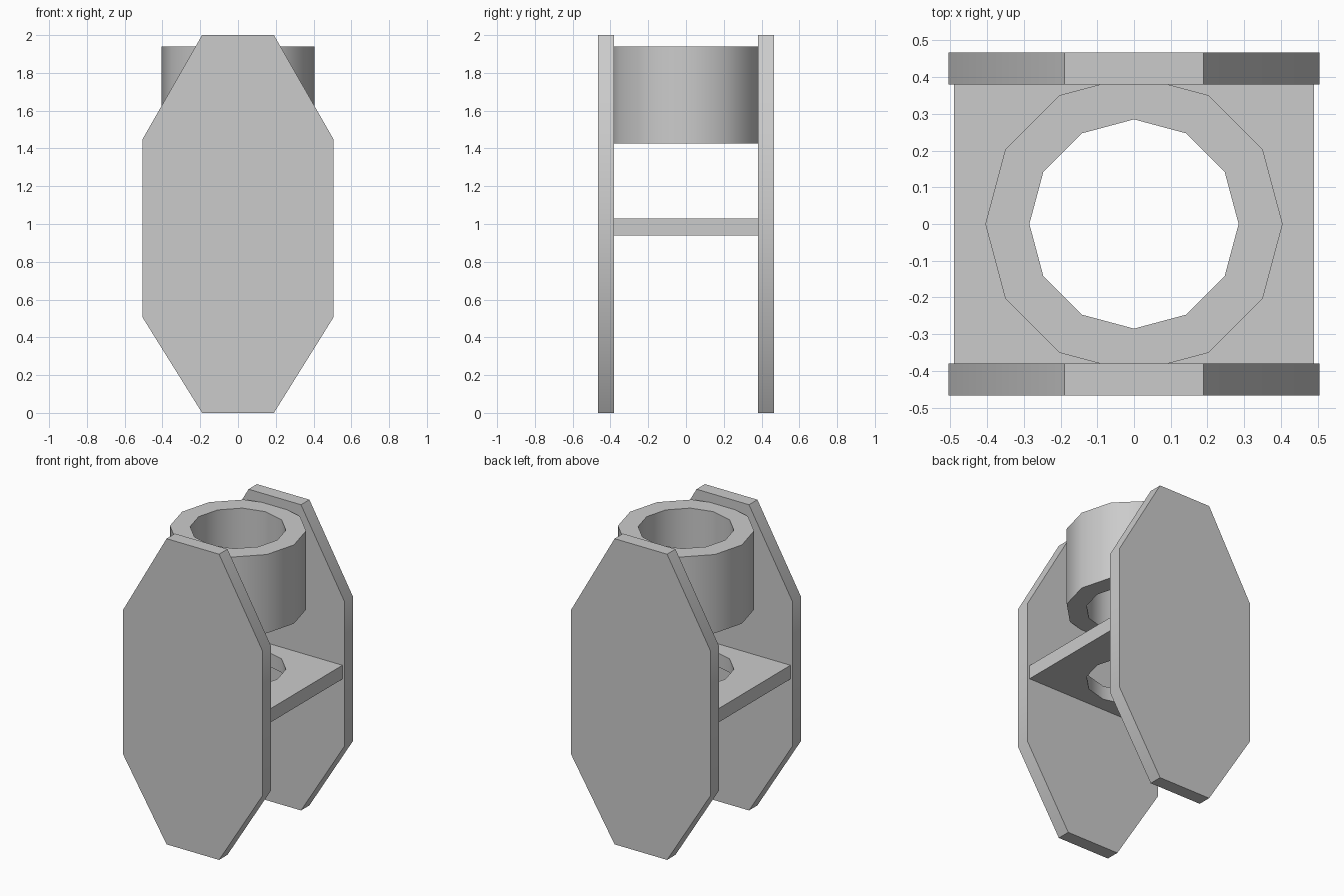
import bpy, bmesh
from math import cos, sin, pi, radians
from mathutils import Matrix

if "Cube" in bpy.data.objects:
    bpy.data.objects.remove(bpy.data.objects["Cube"])


def ngon(radius, sides=12):
    return [(radius * cos(2 * pi * i / sides), radius * sin(2 * pi * i / sides)) for i in range(sides)]


def prism(name, loops, low, high, matrix=Matrix()):
    """Fill an outline (with optional hole loops) and extrude it from low to high."""
    bm = bmesh.new()
    edges = []
    for loop in loops:
        vs = [bm.verts.new((x, y, low)) for x, y in loop]
        edges += [bm.edges.new((a, b)) for a, b in zip(vs, vs[1:] + vs[:1])]
    if len(loops) == 1:
        bm.faces.new(vs)
    else:
        bmesh.ops.triangle_fill(bm, edges=edges, use_beauty=True)
    ext = bmesh.ops.extrude_face_region(bm, geom=bm.faces[:], use_keep_orig=True)
    top = [g for g in ext["geom"] if isinstance(g, bmesh.types.BMVert)]
    bmesh.ops.translate(bm, verts=top, vec=(0, 0, high - low))
    bmesh.ops.join_triangles(bm, faces=[f for f in bm.faces if len(f.verts) == 3],
                             angle_face_threshold=0.1, angle_shape_threshold=pi)
    bmesh.ops.transform(bm, matrix=matrix, verts=bm.verts[:])
    bmesh.ops.recalc_face_normals(bm, faces=bm.faces[:])
    mesh = bpy.data.meshes.new(name)
    bm.to_mesh(mesh)
    bm.free()
    obj = bpy.data.objects.new(name, mesh)
    bpy.context.collection.objects.link(obj)
    bpy.ops.object.select_all(action='DESELECT')
    obj.select_set(True)
    bpy.context.view_layer.objects.active = obj
    bpy.ops.object.shade_smooth_by_angle(angle=radians(40))
    return obj


# Two upright eight-sided side plates
half = [(0.19, 0), (0.505, 0.505), (0.505, 1.45), (0.19, 2.0)]
outline = half + [(-x, z) for x, z in reversed(half)]
upright = Matrix.Rotation(pi / 2, 4, 'X')
for name, low, high in (("front_plate", 0.38, 0.467), ("back_plate", -0.467, -0.38)):
    prism(name, [outline], low, high, upright)

# Thick collar held between the plates near the top
prism("collar", [ngon(0.405), ngon(0.285)], 1.425, 1.94)

# Cross shelf with a matching hole, ends set slightly into the plates
shelf = [(-0.49, -0.39), (0.49, -0.39), (0.49, 0.39), (-0.49, 0.39)]
prism("shelf", [shelf, ngon(0.285)], 0.94, 1.03)
